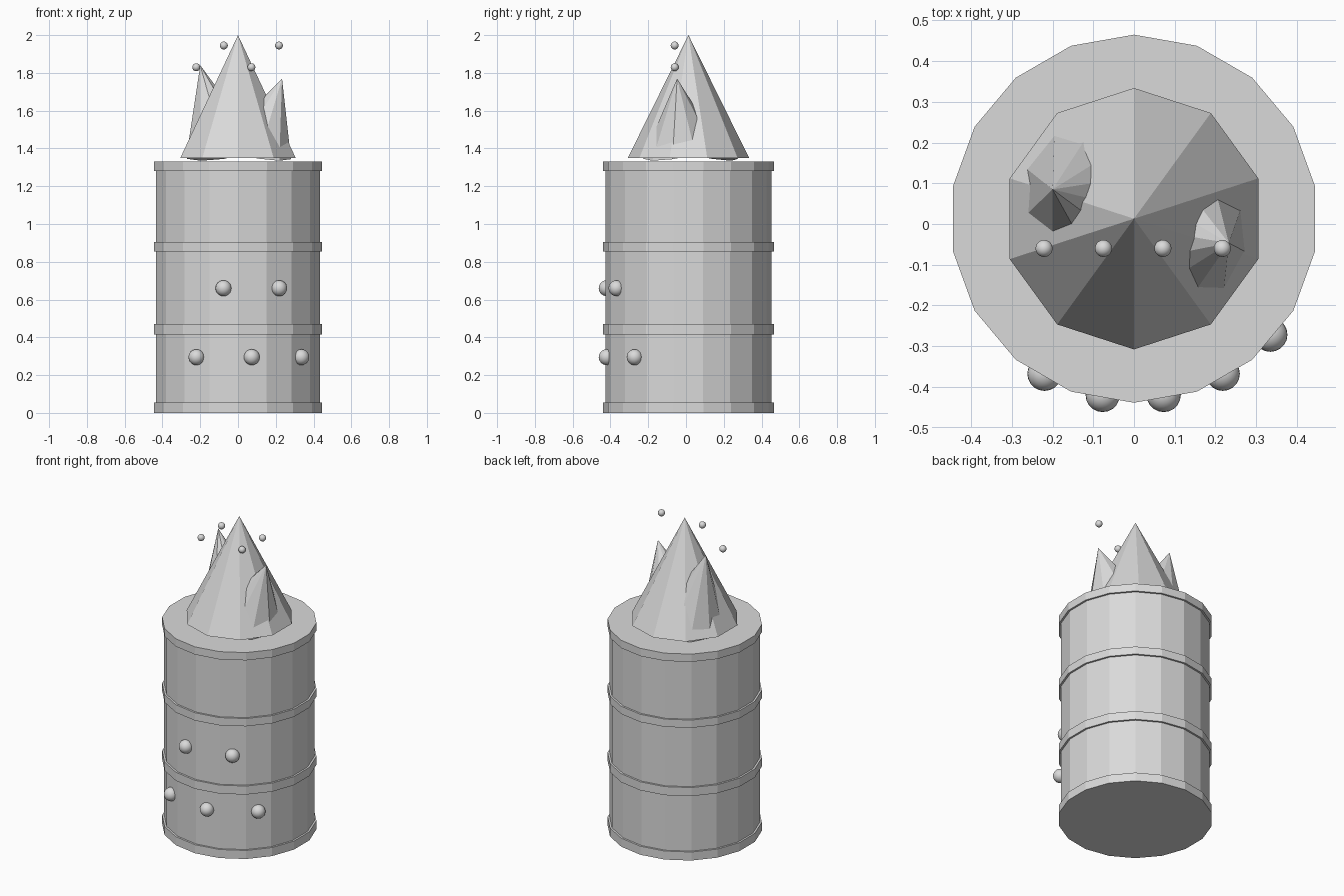
import bpy
import bmesh
from math import radians, sin, cos, tau
from mathutils import Vector

cube = bpy.data.objects.get("Cube")
if cube:
    bpy.data.objects.remove(cube, do_unlink=True)

grey = bpy.data.materials.new("light grey")
grey.use_nodes = True
colour = (0.7, 0.7, 0.7, 1)
grey.diffuse_color = colour
grey.node_tree.nodes["Principled BSDF"].inputs["Base Color"].default_value = colour

AXIS_Y = 0.013


def finish(name, bm, smooth=False):
    """Turn a bmesh into a named, coloured object."""
    bmesh.ops.recalc_face_normals(bm, faces=bm.faces)
    for face in bm.faces:
        face.smooth = smooth
    mesh = bpy.data.meshes.new(name)
    bm.to_mesh(mesh)
    bm.free()
    mesh.materials.append(grey)
    obj = bpy.data.objects.new(name, mesh)
    bpy.context.collection.objects.link(obj)
    return obj


def drum(name, radius, bottom, top, sides=18):
    """Faceted upright cylinder with one corner towards the back."""
    bm = bmesh.new()
    turns = [tau * i / sides for i in range(sides)]
    rings = [[bm.verts.new((radius * sin(a), AXIS_Y + radius * cos(a), z)) for a in turns]
             for z in (bottom, top)]
    for ring in rings:
        bm.faces.new(ring)
    for i in range(sides):
        j = (i + 1) % sides
        bm.faces.new((rings[0][i], rings[0][j], rings[1][j], rings[1][i]))
    return finish(name, bm)


def flame(name, apex, centre, radius, first_angle, lean_angle=0, drop=0, sides=10):
    """Leaning faceted cone whose base dips towards lean_angle (degrees)."""
    bm = bmesh.new()
    base = []
    for i in range(sides):
        a = radians(first_angle) + tau * i / sides
        dip = drop * cos(a - radians(lean_angle))
        base.append(bm.verts.new(Vector(centre) + Vector((radius * cos(a), radius * sin(a), -dip))))
    tip = bm.verts.new(apex)
    bm.faces.new(base)
    for i in range(sides):
        bm.faces.new((base[i], base[(i + 1) % sides], tip))
    return finish(name, bm)


def ball(name, position, radius):
    bm = bmesh.new()
    bmesh.ops.create_uvsphere(bm, u_segments=20, v_segments=12, radius=radius)
    bmesh.ops.translate(bm, verts=bm.verts, vec=position)
    return finish(name, bm, smooth=True)


# Barrel body and its four hoops
drum("barrel_body", 0.44, 0.005, 1.325)
for i, (low, high) in enumerate([(0, 0.055), (0.415, 0.47), (0.855, 0.905), (1.28, 1.33)]):
    drum(f"barrel_hoop_{i + 1}", 0.452, low, high)

# Large flame and the two smaller ones leaning out of it
flame("main_flame", (0, AXIS_Y, 2), (0, AXIS_Y, 1.35), 0.321, 90)
flame("left_flame", (0.233, -0.047, 1.77), (0.085, -0.03, 1.385), 0.2, -48, -45, 0.05)
flame("right_flame", (-0.2, 0.085, 1.84), (-0.08, 0.075, 1.385), 0.2, 125, 125, 0.05)

# Rivets on the front of the barrel
for i, (x, y, z) in enumerate([(-0.077, -0.42, 0.66), (0.218, -0.368, 0.66),
                               (-0.22, -0.368, 0.295), (0.073, -0.42, 0.295),
                               (0.335, -0.272, 0.295)]):
    ball(f"rivet_{i + 1}", (x, y, z), 0.042)

# Sparks hovering around the flames
for i in range(4):
    ball(f"spark_{i + 1}", (-0.221 + 0.146 * i, -0.06, 1.945 if i % 2 else 1.83), 0.021)
